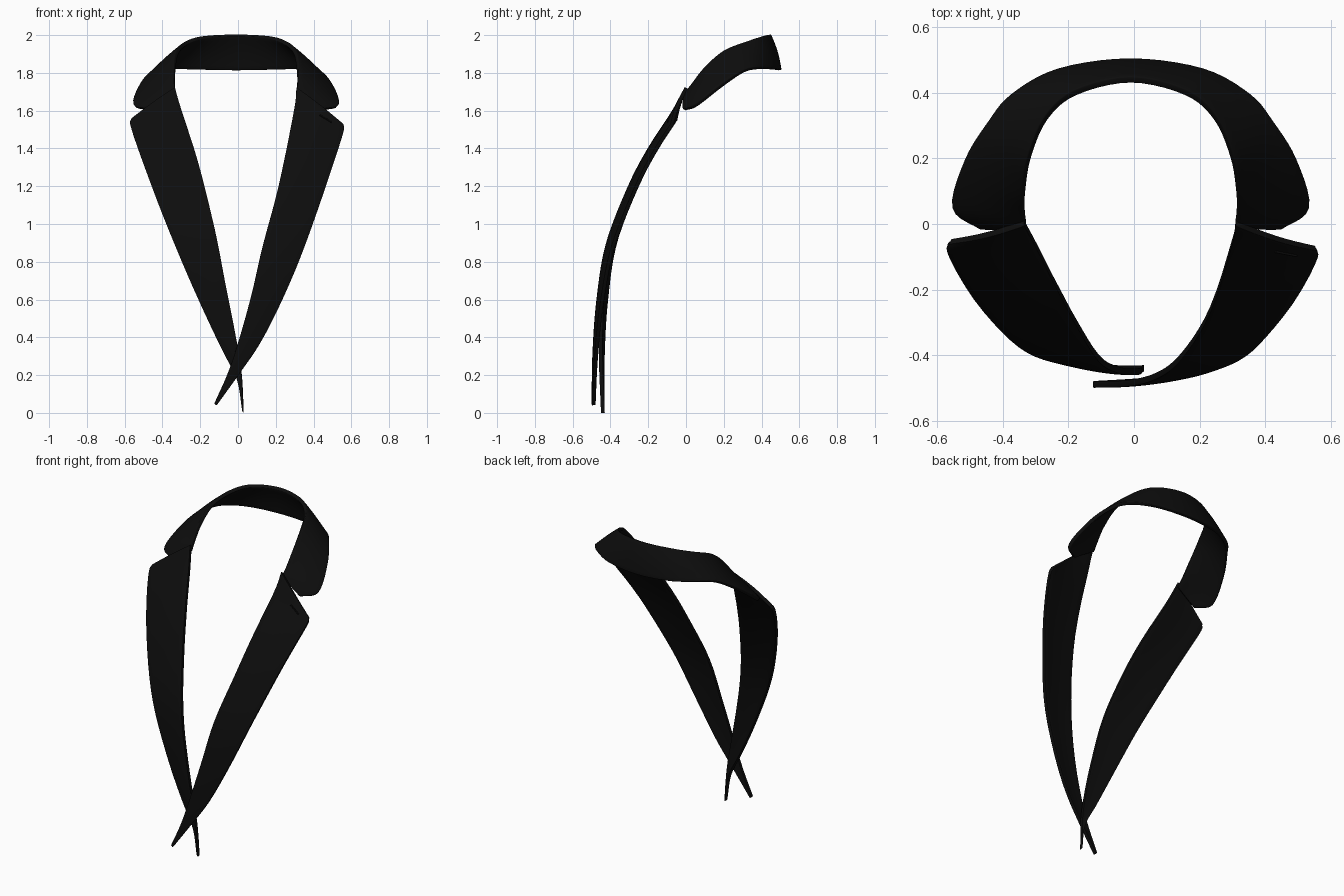
import bpy, bmesh, math
from mathutils import Vector

cube = bpy.data.objects.get("Cube")
if cube:
    bpy.data.objects.remove(cube, do_unlink=True)

# Single cloth colour
black = bpy.data.materials.new("black_cloth")
black.use_nodes = True
colour = (0.004, 0.004, 0.004, 1)
black.diffuse_color = colour
bsdf = next(n for n in black.node_tree.nodes if n.type == 'BSDF_PRINCIPLED')
bsdf.inputs["Base Color"].default_value = colour
bsdf.inputs["Roughness"].default_value = 0.9


def smooth_path(points, steps=5):
    """Catmull-Rom curve through the points."""
    pts = [Vector(p) for p in points]
    pts = [2 * pts[0] - pts[1]] + pts + [2 * pts[-1] - pts[-2]]
    out = []
    for a, b, c, d in zip(pts, pts[1:], pts[2:], pts[3:]):
        for s in range(steps):
            t = s / steps
            out.append(0.5 * (2 * b + (c - a) * t + (2 * a - 5 * b + 4 * c - d) * t ** 2
                              + (3 * b - a - 3 * c + d) * t ** 3))
    return out + [pts[-2]]


def loft(name, inner, outer, thickness, bulge=0.0, across=8):
    """Cloth strip between two rails, arched by bulge and thickened."""
    rows = []
    count = len(inner)
    for i, (a, b) in enumerate(zip(inner, outer)):
        lo, hi = max(i - 1, 0), min(i + 1, count - 1)
        along = (inner[hi] + outer[hi]) - (inner[lo] + outer[lo])
        normal = (b - a).cross(along).normalized()
        if normal.dot(Vector((a.x + b.x, a.y + b.y, 1.0))) < 0:
            normal.negate()
        width = (b - a).length
        rows.append([a.lerp(b, j / across)
                     + normal * bulge * width * math.sin(math.pi * j / across)
                     for j in range(across + 1)])
    bm = bmesh.new()
    verts = [[bm.verts.new(p) for p in row] for row in rows]
    for r, s in zip(verts, verts[1:]):
        for j in range(across):
            bm.faces.new((r[j], r[j + 1], s[j + 1], s[j]))
    bmesh.ops.recalc_face_normals(bm, faces=bm.faces)
    mesh = bpy.data.meshes.new(name)
    bm.to_mesh(mesh)
    bm.free()
    mesh.materials.append(black)
    obj = bpy.data.objects.new(name, mesh)
    bpy.context.collection.objects.link(obj)
    solid = obj.modifiers.new("thickness", 'SOLIDIFY')
    solid.thickness, solid.offset = thickness, 0
    bevel = obj.modifiers.new("soft_rim", 'BEVEL')
    bevel.width, bevel.segments = 0.004, 2
    bpy.ops.object.select_all(action='DESELECT')
    obj.select_set(True)
    bpy.context.view_layer.objects.active = obj
    bpy.ops.object.shade_smooth_by_angle(angle=math.radians(40))
    return rows


# Chest profile: (z, y) from the waist up to the neck
chest = smooth_path([(0, -.465), (.3, -.465), (.6, -.447), (.9, -.4), (1.2, -.285),
                     (1.4, -.18), (1.6, -.05), (1.74, .025)], 10)


def chest_y(z):
    for p, q in zip(chest, chest[1:]):
        if z <= q.x:
            return p.y + (q.y - p.y) * (z - p.x) / (q.x - p.x)
    return chest[-1].y


def lapel_rail(points, shift, lean):
    """Drape an (x, z) outline on the chest; lapels separate toward the waist."""
    return [Vector((p.x, chest_y(p.y) + shift * max(0, 1 - p.y) + lean * min(p.y, 1), p.y))
            for p in smooth_path(points)]


# Lapels: the left one crosses over the right one
left_inner = [(.31, 1.72), (.297, 1.6), (.215, 1.2), (.13, .88),
              (.075, .64), (.015, .42), (-.05, .22), (-.125, .05)]
left_outer = [(.555, 1.525), (.55, 1.46), (.43, 1.1), (.32, .8),
              (.21, .55), (.11, .36), (0, .2), (-.115, .04)]
right_inner = [(-.335, 1.72), (-.3, 1.6), (-.21, 1.32), (-.125, .98),
               (-.07, .7), (-.015, .42), (.018, .22), (.03, 0)]
right_outer = [(-.56, 1.555), (-.56, 1.49), (-.43, 1.13), (-.3, .81),
               (-.18, .54), (-.08, .33), (0, .17), (.025, .01)]
lapels = {}
for name, inner, outer, shift in (("left_lapel", left_inner, left_outer, -.025),
                                  ("right_lapel", right_inner, right_outer, .025)):
    lapels[name] = loft(name, lapel_rail(inner, shift, -.012),
                        lapel_rail(outer, shift, .025), .02, .03)

# Collar: half rails from the back centre to the notch, mirrored across
fold = [(0, .44, 2), (.17, .4, 1.99), (.26, .32, 1.96), (.31, .2, 1.91),
        (.325, .1, 1.82), (.325, .04, 1.74), (.32, 0, 1.69)]
hem = [(0, .495, 1.815), (.22, .465, 1.82), (.36, .39, 1.825), (.43, .31, 1.81),
       (.5, .2, 1.74), (.54, .055, 1.63), (.455, -.01, 1.605)]


def full_rail(half):
    whole = [(-x, y, z) for x, y, z in reversed(half[1:])] + half
    return [p + Vector((-.01, 0, 0)) for p in smooth_path(whole)]


loft("collar", full_rail(fold), full_rail(hem), .022, .04)

# Buttonhole: slim stitched bar below the notch of the left lapel
row = lapels["left_lapel"][4]
curve = bpy.data.curves.new("buttonhole", 'CURVE')
curve.dimensions = '3D'
curve.bevel_depth = .004
curve.bevel_resolution = 2
curve.use_fill_caps = True
spline = curve.splines.new('POLY')
spline.points.add(1)
for point, p in zip(spline.points, (row[4], row[6])):
    point.co = (p.x, p.y - .01, p.z + .006, 1)
curve.materials.append(black)
bpy.context.collection.objects.link(bpy.data.objects.new("buttonhole", curve))
